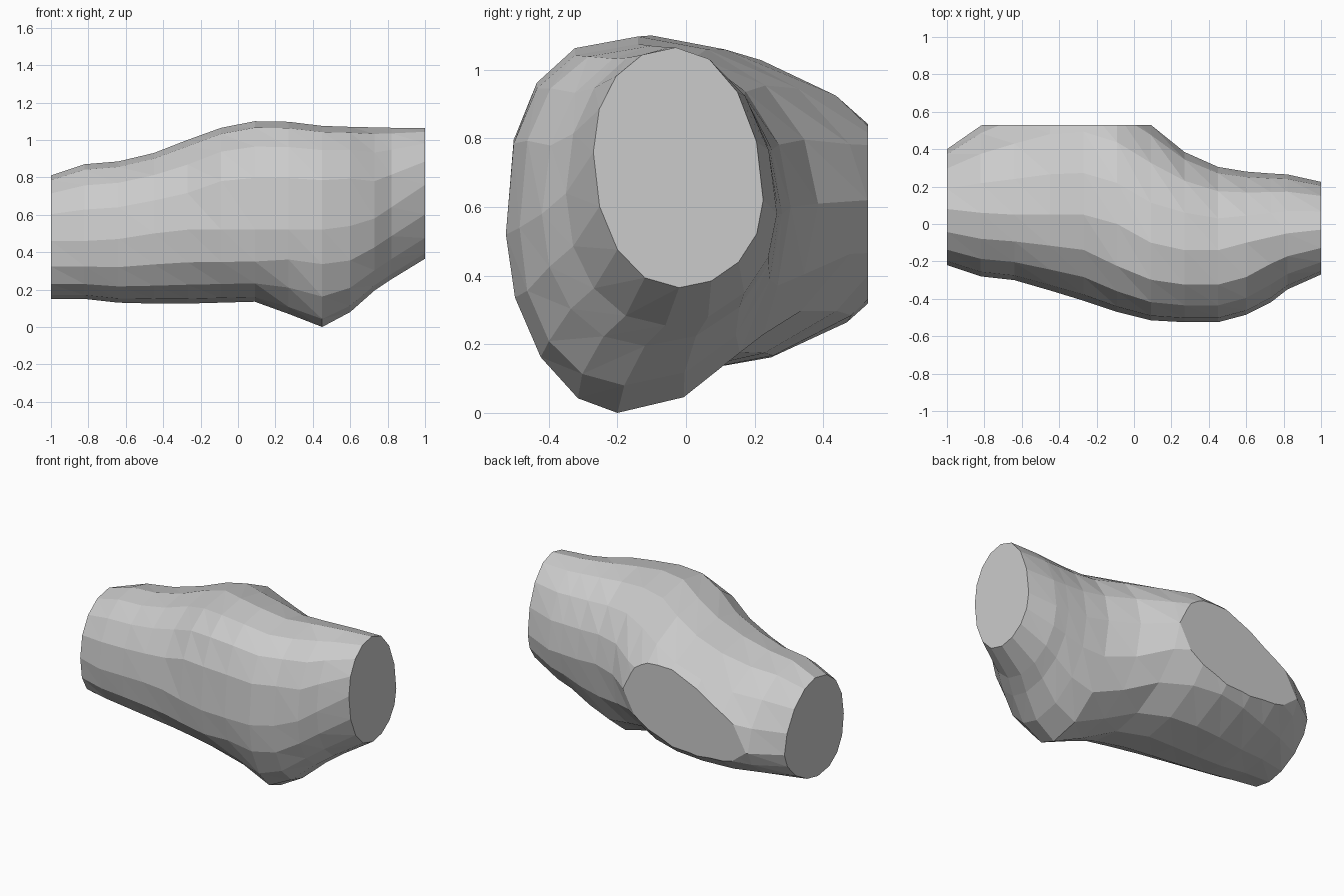
import bpy, bmesh
from math import sin, cos, pi

if "Cube" in bpy.data.objects:
    bpy.data.objects.remove(bpy.data.objects["Cube"])

# Stations along the tube: x, front y, its z, back y, its z, ridge y, top z, keel y, bottom z
STATIONS = [
    (-1.00, -.22, .46, .40, .42, .08, .81, .05, .15),
    (-.82, -.28, .46, .525, .43, .06, .87, .04, .15),
    (-.64, -.30, .47, .61, .47, .05, .885, .04, .13),
    (-.45, -.355, .50, .685, .54, .05, .93, .04, .125),
    (-.27, -.41, .52, .705, .60, .05, 1.00, .04, .125),
    (-.09, -.47, .52, .645, .63, .0, 1.065, .03, .13),
    (.09, -.515, .52, .53, .62, -.10, 1.10, -.05, .135),
    (.27, -.525, .52, .385, .61, -.14, 1.097, -.16, .07),
    (.45, -.525, .52, .305, .60, -.14, 1.075, -.20, 0.0),
    (.60, -.485, .54, .28, .58, -.10, 1.07, -.18, .08),
    (.73, -.42, .58, .27, .58, -.07, 1.067, -.12, .195),
    (.82, -.35, .64, .265, .58, -.05, 1.065, -.06, .255),
    (1.00, -.27, .76, .225, .62, -.03, 1.065, -.02, .365),
]
SIDES = 16
CUT_Y = .53


def roundness(x, back, top):
    """Exponent of a quarter arc: 2 is an ellipse, more is squarer."""
    if back:
        if x > .2:
            return 2.0
        return 1.78 if top else 1.7
    if top:
        return 2.6 if -.2 < x < .7 else 2.15
    if x < .2:
        return 2.35
    return 1.85 if x < .55 else 2.1


def ring(bm, station):
    """Rounded cross-section made of four quarter arcs."""
    x, yf, zf, yb, zb, yt, zt, yk, zk = station
    verts = []
    for i in range(SIDES):
        a = 2 * pi * i / SIDES
        c, s = cos(a), sin(a)
        n = roundness(x, c > 0, s > 0)
        u, v = abs(c) ** (2 / n), abs(s) ** (2 / n)
        side_y, side_z = (yb, zb) if c > 0 else (yf, zf)
        end_y, end_z = (yt, zt) if s > 0 else (yk, zk)
        y = end_y + (side_y - end_y) * u
        z = side_z + (end_z - side_z) * v
        verts.append(bm.verts.new((x, y, z)))
    return verts


# Lofted body with closed ends
bm = bmesh.new()
rings = [ring(bm, st) for st in STATIONS]
for a, b in zip(rings, rings[1:]):
    for i in range(SIDES):
        j = (i + 1) % SIDES
        bm.faces.new((a[i], a[j], b[j]))
        bm.faces.new((a[i], b[j], b[i]))
bm.faces.new(rings[0])
bm.faces.new(rings[-1])

# Flat cut through the branch on the back
cut = bmesh.ops.bisect_plane(bm, geom=bm.verts[:] + bm.edges[:] + bm.faces[:], dist=.0005,
                             plane_co=(0, CUT_Y, 0), plane_no=(0, 1, 0), clear_outer=True)
rim = [e for e in cut["geom_cut"] if isinstance(e, bmesh.types.BMEdge) and e.is_boundary]
bmesh.ops.holes_fill(bm, edges=rim, sides=0)
bmesh.ops.recalc_face_normals(bm, faces=bm.faces[:])

mesh = bpy.data.meshes.new("branching_tube")
bm.to_mesh(mesh)
bm.free()
body = bpy.data.objects.new("branching_tube", mesh)
bpy.context.collection.objects.link(body)
